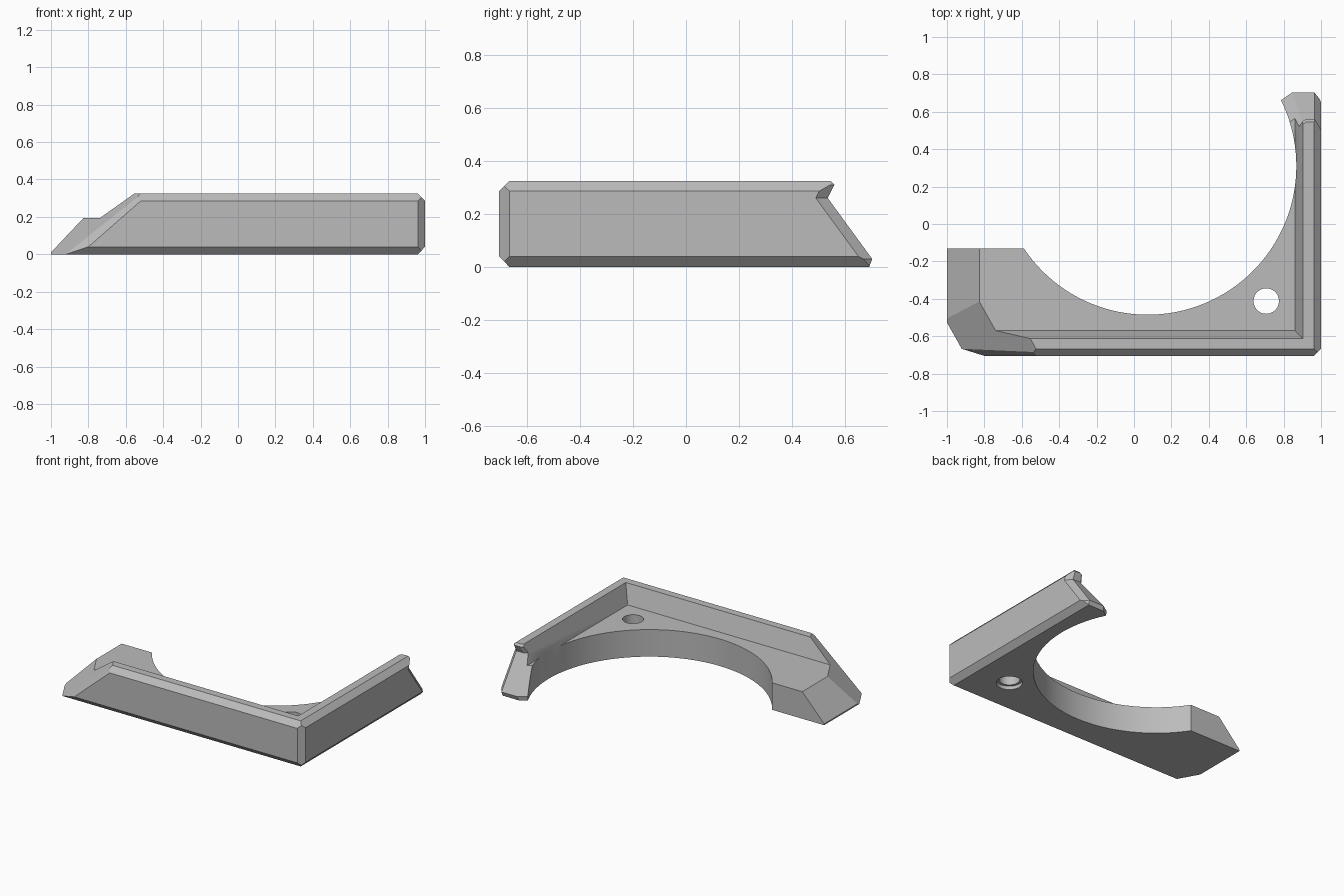
import bpy, bmesh
from math import radians
from mathutils import Vector

cube = bpy.data.objects.get("Cube")
if cube:
    bpy.data.objects.remove(cube, do_unlink=True)

grey = bpy.data.materials.new("plain grey")
grey.use_nodes = True
grey.diffuse_color = (0.5, 0.5, 0.5, 1)
grey.node_tree.nodes["Principled BSDF"].inputs["Base Color"].default_value = (0.5, 0.5, 0.5, 1)


def finish(name, bm):
    bmesh.ops.recalc_face_normals(bm, faces=bm.faces)
    mesh = bpy.data.meshes.new(name)
    bm.to_mesh(mesh)
    bm.free()
    mesh.materials.append(grey)
    ob = bpy.data.objects.new(name, mesh)
    bpy.context.collection.objects.link(ob)
    return ob


def loft(name, rings):
    """Closed solid through rings of equal length."""
    bm = bmesh.new()
    loops = [[bm.verts.new(p) for p in r] for r in rings]
    n = len(loops[0])
    for a, b in zip(loops, loops[1:]):
        for i in range(n):
            j = (i + 1) % n
            bm.faces.new((a[i], a[j], b[j], b[i]))
    bm.faces.new(loops[0])
    bm.faces.new(loops[-1])
    return finish(name, bm)


def rect(x0, x1, y0, y1, z):
    return [(x0, y0, z), (x1, y0, z), (x1, y1, z), (x0, y1, z)]


def cylinder(name, x, y, r, z0, z1, sides):
    bm = bmesh.new()
    bmesh.ops.create_cone(bm, cap_ends=True, segments=sides, radius1=r, radius2=r, depth=z1 - z0)
    bmesh.ops.translate(bm, verts=bm.verts, vec=(x, y, (z0 + z1) / 2))
    return finish(name, bm)


def slice_off(bm, a, b, c):
    """Cut along the plane through three points, keeping the side of the middle."""
    a, b, c = Vector(a), Vector(b), Vector(c)
    normal = (b - a).cross(c - a).normalized()
    if normal.dot(Vector((0.1, 0, 0.15)) - a) > 0:
        normal.negate()
    cut = bmesh.ops.bisect_plane(bm, geom=bm.verts[:] + bm.edges[:] + bm.faces[:],
                                 plane_co=a, plane_no=normal, clear_outer=True, dist=1e-5)
    edges = [e for e in cut["geom_cut"] if isinstance(e, bmesh.types.BMEdge)]
    bmesh.ops.edgeloop_fill(bm, edges=edges)


# Bracket block with its bevelled outside faces
H = 0.325
bm = bmesh.new()
bmesh.ops.create_cube(bm, size=1)
for v in bm.verts:
    v.co = (v.co.x * 2, v.co.y * 1.44 + 0.015, (v.co.z + 0.5) * H)
planes = [
    ((0, -0.705, 0.04), (1, -0.705, 0.04), (0, -0.667, 0)),
    ((0, -0.705, 0.286), (1, -0.705, 0.286), (0, -0.667, H)),
    ((1, 0, 0.04), (1, 1, 0.04), (0.962, 0, 0)),
    ((1, 0, 0.286), (1, 1, 0.286), (0.962, 0, H)),
    ((1, -0.667, 0), (1, -0.667, 1), (0.962, -0.705, 0)),
    ((-1, 0, 0.01), (-1, 1, 0.01), (-0.83, 0, 0.19)),
    ((-1, -0.505, 0.01), (-0.91, -0.665, 0.01), (-0.55, -0.62, H)),
    ((-0.91, -0.667, 0.01), (-0.55, -0.667, H), (-0.8, -0.705, 0.04)),
]
for p in planes:
    slice_off(bm, *p)
bracket = finish("corner_bracket", bm)

# Sunken floor inside the two walls
pocket = loft("pocket_cutter", [rect(-1.5, 0.86, -0.57, 1, 0.193),
                                rect(-1.5, 0.916, -0.624, 1, 0.36)])
# Open area behind the left foot
back = loft("back_cutter", [rect(-1.5, 0.1, -0.13, 1, z) for z in (-0.1, 0.5)])
# Round opening, screw hole and its recess below
opening = cylinder("round_opening_cutter", 0.073, 0.31, 0.795, -0.1, 0.5, 128)
hole = cylinder("screw_hole_cutter", 0.707, -0.412, 0.068, -0.1, 0.5, 48)
recess = cylinder("recess_cutter", 0.707, -0.412, 0.085, -0.1, 0.025, 48)

# Undercut end of the right arm with bevelled sides
profile = [(0.68, -0.03), (0.703, 0.03), (0.535, 0.26), (0.56, 0.31),
           (0.515, 0.36), (0.95, 0.36), (0.95, -0.03)]
arm_end = loft("arm_end_cutter", [
    [(0.645 + 0.26 * (z - 0.03), y - 0.14, z) for y, z in profile],
    [(0.845 + 0.26 * (z - 0.03), y, z) for y, z in profile],
    [(0.965, y, z) for y, z in profile],
    [(1.035, y - 0.09, z) for y, z in profile]])

for cutter in (pocket, back, opening, hole, recess, arm_end):
    cutter.hide_render = True
    mod = bracket.modifiers.new(cutter.name, "BOOLEAN")
    mod.operation = "DIFFERENCE"
    mod.solver = "EXACT"
    mod.object = cutter

# Bake the cuts, then drop the cutters
bpy.context.view_layer.update()
baked = bpy.data.meshes.new_from_object(bracket.evaluated_get(bpy.context.evaluated_depsgraph_get()))
bracket.modifiers.clear()
bracket.data = baked
for cutter in (pocket, back, opening, hole, recess, arm_end):
    bpy.data.objects.remove(cutter, do_unlink=True)
baked.materials.clear()
baked.materials.append(grey)
for poly in baked.polygons:
    poly.material_index = 0

bpy.ops.object.select_all(action="DESELECT")
bracket.select_set(True)
bpy.context.view_layer.objects.active = bracket
bpy.ops.object.shade_smooth_by_angle(angle=radians(20))
